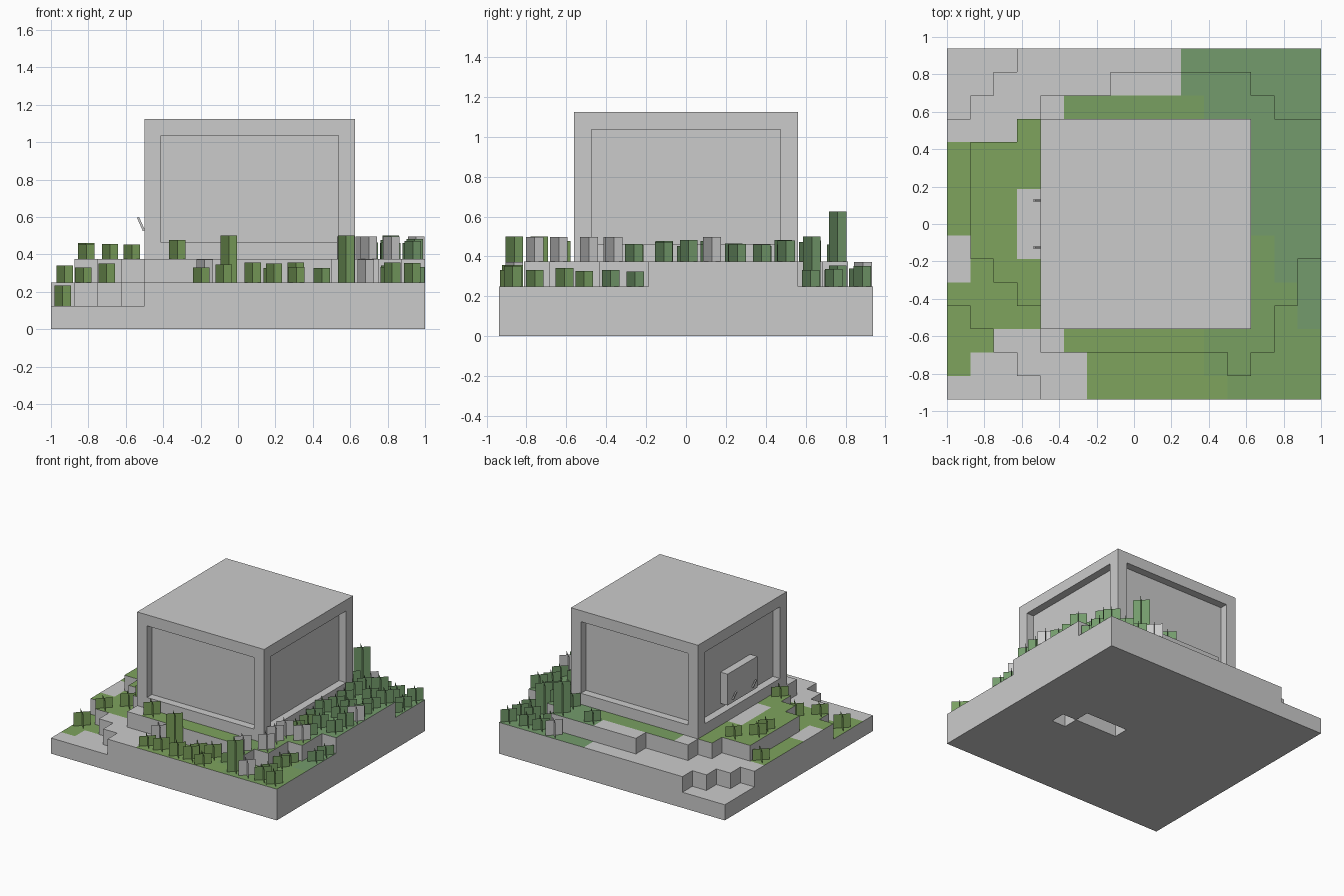
import bpy, bmesh, math, random
from mathutils import Matrix, Vector

if "Cube" in bpy.data.objects:
    bpy.data.objects.remove(bpy.data.objects["Cube"])

random.seed(4)
C = 0.125                      # block size
X0, Y0 = -1.0, 0.9375          # back left corner of the maps

# ground height in blocks, back row first
HEIGHT = ["1112222222222222", "1122222333333222", "1222333333333322",
          "2223333333333333", "2333333333333333", "2333333333333333",
          "2333333333333333", "2333333333333333", "2333333333333333",
          "2233333333333332", "2223333333333332", "1222333333333322",
          "1122333333333322", "1112222222223222", "1111222222222222"]
# cover: . stone  , grass  p short plant  T tall plant  w pale flower
COVER = ["..........,,wppp", "..........p,Tppp", ".....,,,,,,,ppTp",
         "...,.........ppp", "p,p,.........p,p", ",p,,.........ppp",
         ",p,..........ppw", ",,,..........p,p", ".,,..........ppp",
         ".,,,.........ppp", ",,pp.........wwp", ",p,,.........wp,",
         "p,...p,,,,,,,wp,", ",.....wT,pppw,p,", "......ppppp,Twpp"]
PITS = {(7, 9), (7, 10), (7, 11), (8, 12)}   # hollows under the base


def material(name, rgb):
    m = bpy.data.materials.new(name)
    m.diffuse_color = (*rgb, 1)
    m.use_nodes = True
    m.node_tree.nodes["Principled BSDF"].inputs["Base Color"].default_value = m.diffuse_color
    return m


STONE = material("stone", (0.8, 0.8, 0.8))
GREENS = [material("grass_light", (0.21, 0.37, 0.11)),
          material("grass_mid", (0.19, 0.35, 0.12)),
          material("grass_cool", (0.175, 0.33, 0.15))]


def shade(r, c):
    """Grass grows cooler towards the back right."""
    t = c / 15 + (14 - r) / 28
    return 1 if t < 0.75 else 2 if t < 1.1 else 3


def finish(bm, name, mats=(), weld=True):
    if weld:
        bmesh.ops.remove_doubles(bm, verts=bm.verts, dist=1e-5)
    me = bpy.data.meshes.new(name)
    bm.to_mesh(me)
    bm.free()
    ob = bpy.data.objects.new(name, me)
    for m in mats:
        me.materials.append(m)
    bpy.context.collection.objects.link(ob)
    return ob


def quad(bm, pts, mat=0):
    f = bm.faces.new([bm.verts.new(p) for p in pts])
    f.material_index = mat


def height(r, c, under=False):
    if not (0 <= r < 15 and 0 <= c < 16):
        return 0
    if under:
        return C if (r, c) in PITS else 0
    return int(HEIGHT[r][c]) * C


# stepped ground: tops, walls between steps, underside with hollows
bm = bmesh.new()
for r in range(15):
    for c in range(16):
        xa, xb = X0 + c * C, X0 + (c + 1) * C
        yb, ya = Y0 - r * C, Y0 - (r + 1) * C
        h, u = height(r, c), height(r, c, True)
        ring = [(xa, ya), (xb, ya), (xb, yb), (xa, yb)]
        quad(bm, [(*p, h) for p in ring], 0 if COVER[r][c] == "." else shade(r, c))
        quad(bm, [(*p, u) for p in reversed(ring)])
        for i, (dr, dc) in enumerate([(1, 0), (0, 1), (-1, 0), (0, -1)]):
            p, q = ring[i], ring[(i + 1) % 4]
            n = height(r + dr, c + dc)
            k = n
            while k < h - 1e-6:          # one quad per block
                quad(bm, [(*p, k), (*q, k), (*q, k + C), (*p, k + C)])
                k += C
            if u > height(r + dr, c + dc, True):
                quad(bm, [(*q, 0), (*p, 0), (*p, u), (*q, u)])
finish(bm, "stepped_ground", [STONE] + GREENS)


def box(bm, lo, hi):
    lo, hi = Vector(lo), Vector(hi)
    mat = Matrix.Translation((lo + hi) / 2) @ Matrix.Diagonal((*(hi - lo), 1))
    return bmesh.ops.create_cube(bm, size=1, matrix=mat)


# house block with a sunk window panel on each side
bm = bmesh.new()
box(bm, (-0.5, -0.5625, 0.375), (0.625, 0.5625, 1.125))
bm.normal_update()
walls = [f for f in bm.faces if abs(f.normal.z) < 0.5]
bmesh.ops.inset_individual(bm, faces=walls, thickness=C)
for f in walls:
    n = f.normal.copy()
    new = bmesh.ops.extrude_discrete_faces(bm, faces=[f])["faces"][0]
    bmesh.ops.translate(bm, verts=new.verts, vec=-n * C / 2)
finish(bm, "house_walls")

# raised entrance block on the left side
bm = bmesh.new()
box(bm, (-0.5, -0.1875, 0.5), (-0.4375, 0.1875, 0.75))
finish(bm, "entrance_block")

# two tilted levers
for i, y in enumerate((-0.125, 0.125)):
    bm = bmesh.new()
    box(bm, (-0.006, -0.006, 0), (0.006, 0.006, 0.078))
    ob = finish(bm, f"lever_{i + 1}")
    ob.location = (-0.503, y, 0.527)
    ob.rotation_euler.y = -math.radians(24)

# crossed-card plants
groups = {"short_plants": ("p", bmesh.new()), "tall_plants": ("T", bmesh.new()),
          "pale_flowers": ("w", bmesh.new())}
for name, (key, bm) in groups.items():
    for r in range(15):
        for c in range(16):
            if COVER[r][c] != key:
                continue
            x = X0 + (c + 0.5) * C + random.uniform(-0.016, 0.016)
            y = Y0 - (r + 0.5) * C + random.uniform(-0.016, 0.016)
            z = height(r, c)
            t = {"p": random.uniform(0.075, 0.11), "T": 0.25, "w": 0.122}[key]
            w = 0.044
            for s in (1, -1):
                quad(bm, [(x - w, y - s * w, z), (x + w, y + s * w, z),
                          (x + w, y + s * w, z + t), (x - w, y - s * w, z + t)],
                     0 if key == "w" else shade(r, c) - 1)
    finish(bm, name, [STONE] if key == "w" else GREENS, weld=False)
